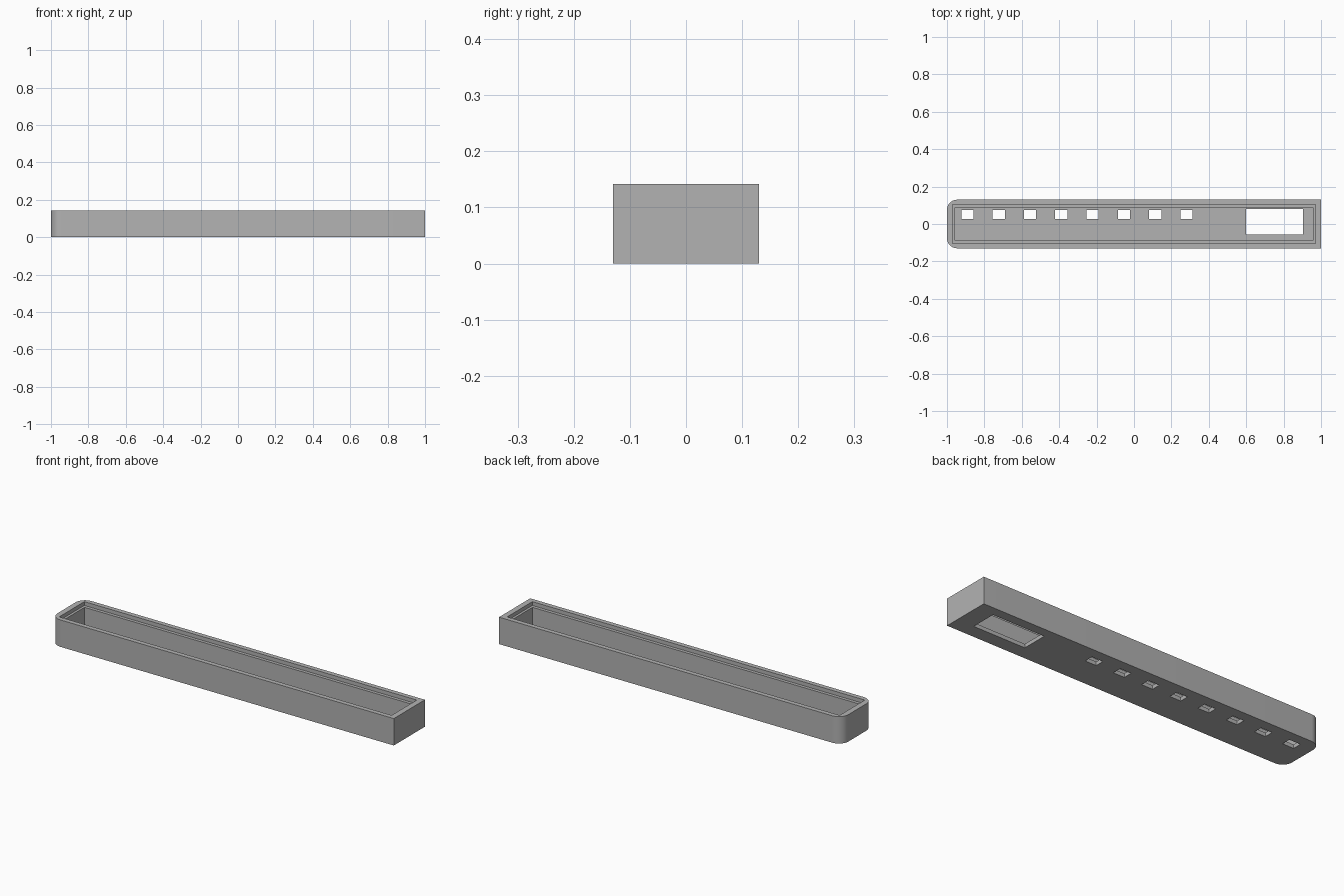
import bpy, bmesh, math

if "Cube" in bpy.data.objects:
    bpy.data.objects.remove(bpy.data.objects["Cube"])

HEIGHT, FLOOR = 0.142, 0.02

grey = bpy.data.materials.new("plain grey")
grey.use_nodes = True
grey.diffuse_color = (0.45, 0.45, 0.45, 1)
grey.node_tree.nodes["Principled BSDF"].inputs["Base Color"].default_value = (0.45, 0.45, 0.45, 1)


def block(name, x0, x1, y0, y1, z0, z1, radius=0.0):
    """Box whose two upright edges on the low-x end can be rounded."""
    bm = bmesh.new()
    bmesh.ops.create_cube(bm, size=1)
    for v in bm.verts:
        v.co.x = x1 if v.co.x > 0 else x0
        v.co.y = y1 if v.co.y > 0 else y0
        v.co.z = z1 if v.co.z > 0 else z0
    if radius:
        edges = [e for e in bm.edges
                 if all(abs(v.co.x - x0) < 1e-5 for v in e.verts)
                 and abs(e.verts[0].co.z - e.verts[1].co.z) > 1e-5]
        bmesh.ops.bevel(bm, geom=edges, offset=radius, segments=10,
                        profile=0.5, affect='EDGES')
    mesh = bpy.data.meshes.new(name)
    bm.to_mesh(mesh)
    bm.free()
    mesh.materials.append(grey)
    obj = bpy.data.objects.new(name, mesh)
    bpy.context.collection.objects.link(obj)
    return obj


def cut(target, cutter):
    mod = target.modifiers.new("cut", 'BOOLEAN')
    mod.operation, mod.solver, mod.object = 'DIFFERENCE', 'EXACT', cutter
    bpy.context.view_layer.objects.active = target
    bpy.ops.object.modifier_apply(modifier=mod.name)
    bpy.data.objects.remove(cutter)


# Tray body, rounded at one end
tray = block("tray", -1, 1, -0.13, 0.13, 0, HEIGHT, 0.055)

# Main cavity and the wider lid recess that leaves a ledge
cut(tray, block("cavity", -0.957, 0.957, -0.088, 0.088, FLOOR, 0.2))
cut(tray, block("lid_recess", -0.97, 0.97, -0.105, 0.105, HEIGHT - 0.02, 0.2))

# Large window in the floor
cut(tray, block("floor_window", 0.6, 0.903, -0.057, 0.08, -0.1, 0.1))

# Row of small slots in the floor
for i in range(8):
    x = -0.923 + i * 0.1673
    cut(tray, block("floor_slot", x, x + 0.065, 0.028, 0.076, -0.1, 0.1))

# Smooth the rounded corners, keep everything else crisp
bpy.ops.object.select_all(action='DESELECT')
tray.select_set(True)
bpy.context.view_layer.objects.active = tray
bpy.ops.object.shade_smooth_by_angle(angle=math.radians(30))
